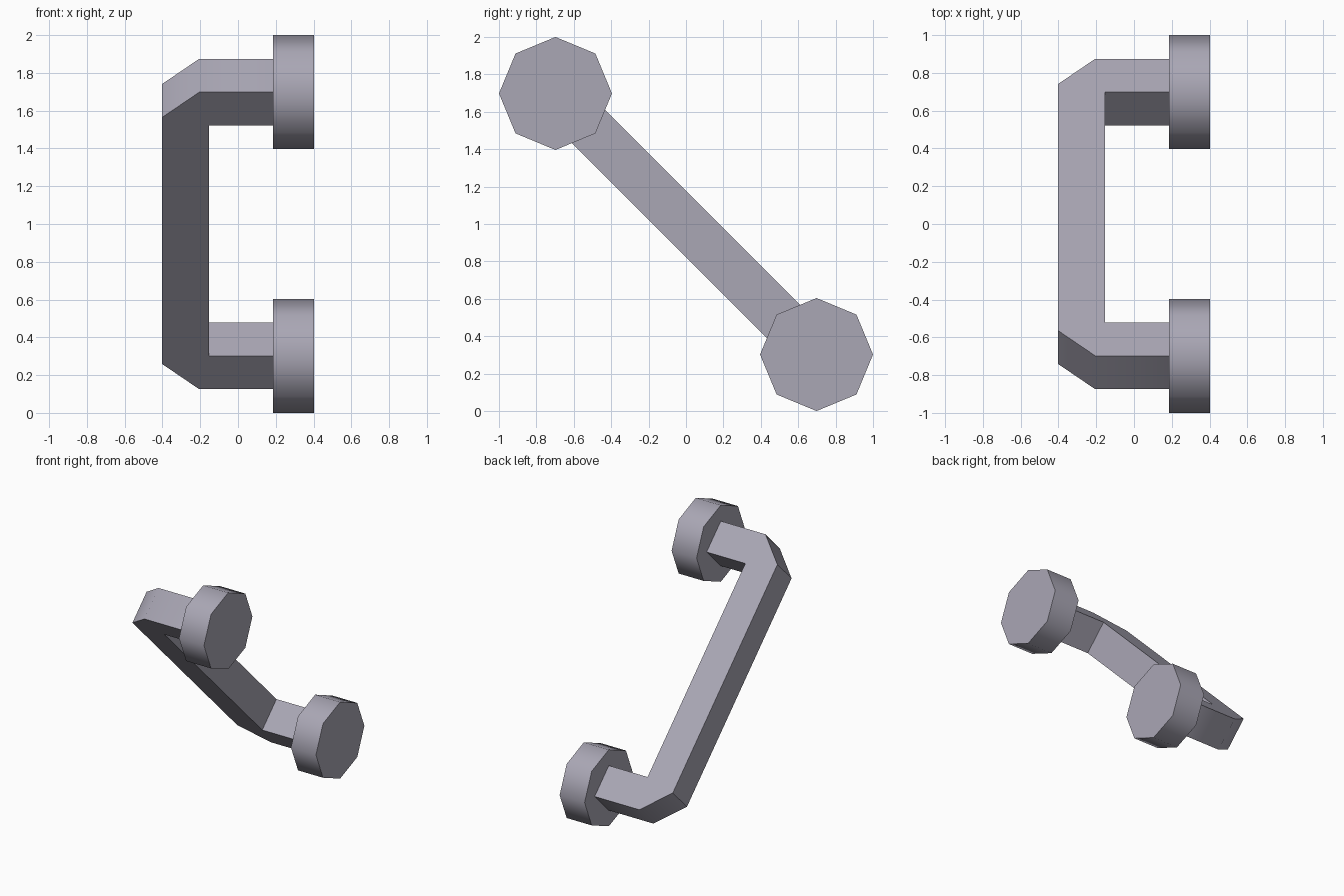
import bpy
import bmesh
from math import radians
from mathutils import Matrix, Vector

if "Cube" in bpy.data.objects:
    bpy.data.objects.remove(bpy.data.objects["Cube"], do_unlink=True)

metal = bpy.data.materials.new("lavender_grey_metal")
metal.use_nodes = True
COLOUR = (0.40, 0.385, 0.46, 1)
metal.diffuse_color = COLOUR
metal.node_tree.nodes["Principled BSDF"].inputs["Base Color"].default_value = COLOUR

ALONG = Vector((0, -1, 1)).normalized()   # direction of the slanted grip
ACROSS = Vector((0, 1, 1)).normalized()   # depth of the bar
CENTRE = Vector((0, 0, 1))
HALF = 0.125                              # half the bar thickness
LEG = 0.987                               # leg distance from the centre
BACK, FACE = 0.185, 0.403                 # plate thickness range in x


def finish(name, bm):
    bmesh.ops.recalc_face_normals(bm, faces=bm.faces)
    mesh = bpy.data.meshes.new(name)
    bm.to_mesh(mesh)
    bm.free()
    mesh.materials.append(metal)
    obj = bpy.data.objects.new(name, mesh)
    bpy.context.collection.objects.link(obj)
    bpy.ops.object.select_all(action="DESELECT")
    obj.select_set(True)
    bpy.context.view_layer.objects.active = obj
    bpy.ops.object.shade_smooth_by_angle(angle=radians(45.5))


# Grip: square bar with two legs, chamfered at the outer corners
upper = [(-FACE, 0.922), (-0.205, LEG + HALF), (BACK, LEG + HALF),
         (BACK, LEG - HALF), (2 * HALF - FACE, LEG - HALF)]
outline = upper + [(x, -t) for x, t in reversed(upper)]
bm = bmesh.new()
verts = [bm.verts.new(CENTRE + Vector((x, 0, 0)) + ALONG * t - ACROSS * HALF)
         for x, t in outline]
profile = bm.faces.new(verts)
result = bmesh.ops.extrude_face_region(bm, geom=[profile], use_keep_orig=True)
moved = [v for v in result["geom"] if isinstance(v, bmesh.types.BMVert)]
bmesh.ops.translate(bm, verts=moved, vec=ACROSS * 2 * HALF)
finish("grip_bar", bm)

# Octagonal mounting plates
for name, side in (("upper_mount", 1), ("lower_mount", -1)):
    bm = bmesh.new()
    place = (Matrix.Translation(CENTRE + ALONG * LEG * side + Vector(((BACK + FACE) / 2, 0, 0)))
             @ Matrix.Rotation(radians(90), 4, "Y"))
    bmesh.ops.create_cone(bm, cap_ends=True, segments=8, radius1=0.302,
                          radius2=0.302, depth=FACE - BACK, matrix=place)
    finish(name, bm)
